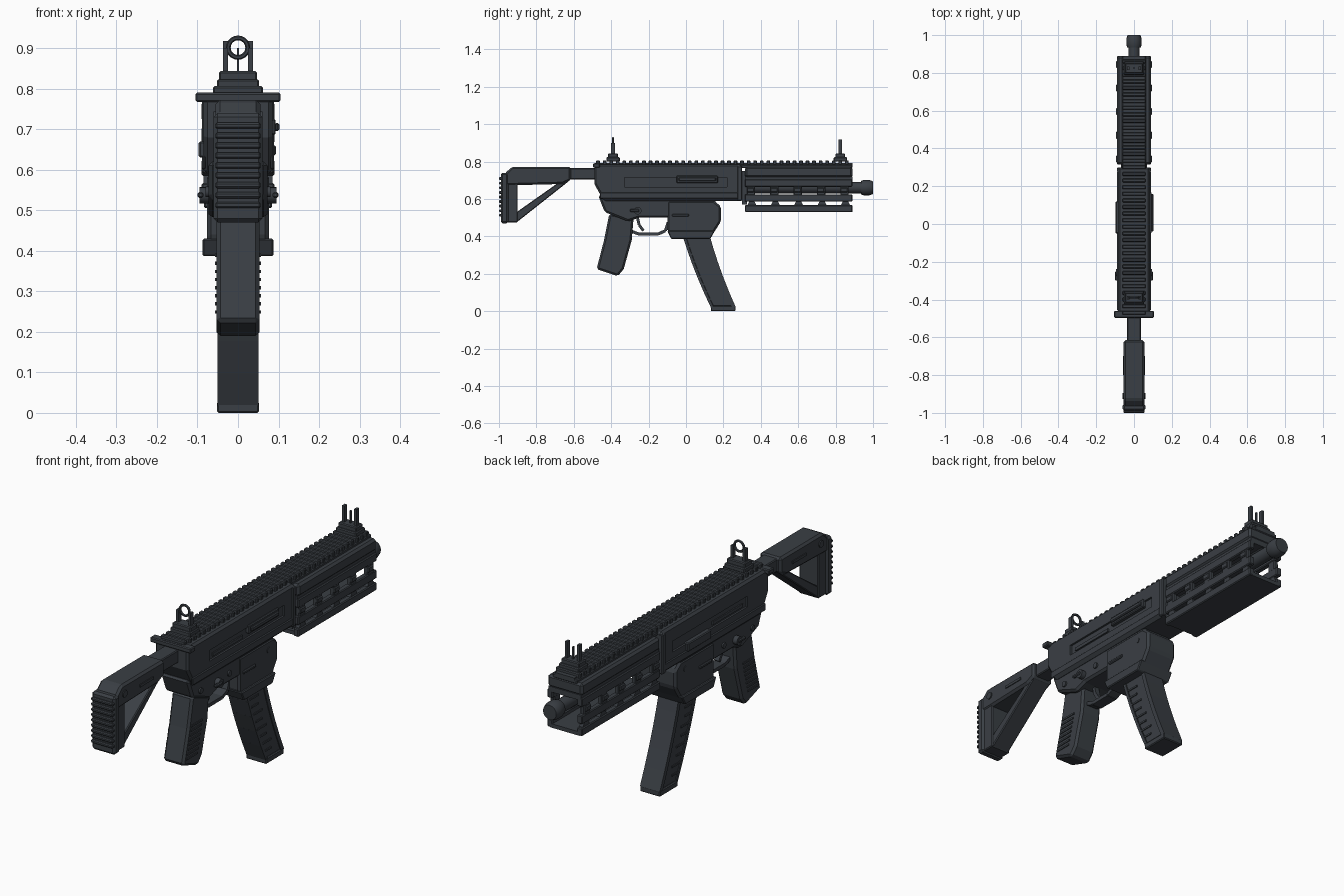
import bpy, bmesh, math
from mathutils import Vector, Matrix

default_cube = bpy.data.objects.get("Cube")
if default_cube:
    bpy.data.objects.remove(default_cube)

GUNMETAL = bpy.data.materials.new("gunmetal grey")
GUNMETAL.use_nodes = True
colour = (.042, .049, .058, 1)
GUNMETAL.diffuse_color = colour
GUNMETAL.node_tree.nodes["Principled BSDF"].inputs["Base Color"].default_value = colour

# Chamfer sizes, widths and levels shared by several parts
FINE, SOFT = .004, .01
BODY, GUARD = .085, .09
BODY_BACK, BODY_FRONT = -.49, .3
GUARD_BACK, GUARD_FRONT = .315, .89
BODY_LOW, BODY_TOP = .59, .785
SIDES = (-1, 1)


def finish(name, bm, bevel=0):
    bmesh.ops.recalc_face_normals(bm, faces=bm.faces)
    mesh = bpy.data.meshes.new(name)
    bm.to_mesh(mesh)
    bm.free()
    mesh.materials.append(GUNMETAL)
    part = bpy.data.objects.new(name, mesh)
    bpy.context.collection.objects.link(part)
    if bevel:
        chamfer = part.modifiers.new("chamfer", "BEVEL")
        chamfer.width, chamfer.segments = bevel, 1
    return part


def extrude(name, profile, x_start, x_end, bevel=0):
    """Stretch a side profile of (y, z) points from one x to another."""
    bm = bmesh.new()
    face = bm.faces.new([bm.verts.new((x_start, y, z)) for y, z in profile])
    result = bmesh.ops.extrude_face_region(bm, geom=[face])
    moved = [item for item in result["geom"] if isinstance(item, bmesh.types.BMVert)]
    bmesh.ops.translate(bm, verts=moved, vec=(x_end - x_start, 0, 0))
    return finish(name, bm, bevel)


def rectangle(back, front, low, high):
    return [(back, low), (front, low), (front, high), (back, high)]


def centred(name, half_width, profile, bevel=0):
    return extrude(name, profile, -half_width, half_width, bevel)


def paired(name, inner, outer, profile, bevel=0):
    """The same part on the left and right sides."""
    return [extrude(name, profile, side * inner, side * outer, bevel) for side in SIDES]


def slab(name, half_width, back, front, low, high, bevel=0):
    return centred(name, half_width, rectangle(back, front, low, high), bevel)


def path(name, points, thickness, half_width):
    """Straight bars following (y, z) points."""
    for start, end in zip(points, points[1:]):
        a, b = Vector(start), Vector(end)
        along = (b - a).normalized() * thickness / 2
        across = Vector((-along.y, along.x))
        centred(name, half_width, [a + across, b + across, b - across, a - across])


def turned(name, start, stations, turn, sides=16):
    """Round part from (offset, radius) stations along a turned z axis."""
    bm = bmesh.new()
    place = Matrix.Translation(start) @ turn
    rings = []
    for offset, radius in stations:
        ring = bmesh.ops.create_circle(bm, segments=sides, radius=radius,
                                       matrix=place @ Matrix.Translation((0, 0, offset)))
        rings.append(ring["verts"])
    for lower, upper in zip(rings, rings[1:]):
        for i in range(sides):
            j = (i + 1) % sides
            bm.faces.new((lower[i], lower[j], upper[j], upper[i]))
    bm.faces.new(rings[0])
    bm.faces.new(rings[-1])
    part = finish(name, bm)
    bpy.context.view_layer.objects.active = part
    part.select_set(True)
    bpy.ops.object.shade_smooth_by_angle(angle=math.radians(35))
    part.select_set(False)


def forward(name, y, z, stations):
    turned(name, (0, y, z), stations, Matrix.Rotation(-math.pi / 2, 4, "X"))


def side_pins(name, y, z, radius, inner, outer):
    for side in SIDES:
        turned(name, (side * inner, y, z), [(0, radius), (outer - inner, radius)],
               Matrix.Rotation(side * math.pi / 2, 4, "Y"))


# Upper receiver with a long shallow recess on each side
upper = centred("upper_receiver", BODY, [(BODY_BACK, BODY_TOP), (BODY_FRONT, BODY_TOP), (BODY_FRONT, BODY_LOW),
                                         (-.44, BODY_LOW), (BODY_BACK, .68)], SOFT)
for cutter in paired("recess_cutter", .076, .12, rectangle(-.33, .22, .665, .715)):
    cutter.hide_render = cutter.hide_viewport = True
    recess = upper.modifiers.new("recess", "BOOLEAN")
    recess.operation, recess.object, recess.solver = "DIFFERENCE", cutter, "EXACT"
paired("recess_bar", .07, .082, rectangle(-.3, -.08, .675, .69))
paired("side_step", .08, .089, rectangle(-.46, .28, .6, .635), FINE)
port = rectangle(-.05, .17, .685, .725)
extrude("port_frame", port, .07, .093, FINE)
extrude("port_cover", rectangle(-.04, .16, .695, .715), GUARD, .102, FINE)
extrude("bolt_cover", rectangle(-.05, .12, .63, .67), -.097, -.07, FINE)
slab("rear_plate", .105, -.497, -.46, .767, .79, FINE)
slab("receiver_collar", .089, .275, BODY_FRONT, BODY_LOW, .775, FINE)

# Lower receiver and magazine well
centred("lower_receiver", .073, [(-.47, .62), (-.435, .53), (-.31, .48), (-.25, .5), (-.1, .5),
                                 (.18, .5), (.18, .55), (.15, .6)], SOFT)
centred("magazine_well", .077, [(-.1, BODY_LOW), (-.1, .43), (-.07, .39), (.13, .39), (.187, .48),
                                (.187, .56), (.15, BODY_LOW)], SOFT)
centred("magazine_well_lip", .088, [(-.1, .43), (-.08, .387), (.13, .387), (.155, .43)], FINE)

# Controls and pins on both sides
side_pins("selector_hub", -.258, .537, .02, .06, .095)
paired("selector_lever", BODY, .1, rectangle(-.3, -.25, .53, .545), FINE)
paired("bolt_catch", .07, .084, rectangle(-.075, .015, .505, .52), FINE)
for y in (-.38, -.17, .115):
    side_pins("receiver_pin", y, .545, .013, .06, .08)

# Pistol grip with side ridges
centred("pistol_grip", .053, [(-.41, .52), (-.438, .38), (-.478, .225), (-.365, .187), (-.333, .225),
                              (-.29, .38), (-.28, .5)], SOFT)
for i in range(8):
    z = .245 + i * .02
    y = -.455 + i * .005
    slab("grip_ridge", .057, y, y + .08, z, z + .008)

# Trigger and its guard
path("trigger_guard", [(-.3, .43), (-.25, .412), (-.15, .412), (-.11, .43), (-.095, .475)], .016, .026)
path("trigger", [(-.262, .51), (-.25, .46), (-.228, .43)], .015, .012)


# Curved magazine: the centre line leans forward more steeply at the top
def magazine_line(shift):
    line = []
    for i in range(6):
        t = i / 5
        line.append((.048 + .15 * t * (.75 + .25 * t) + shift * (1 - .1 * t), .42 - .4 * t))
    return line


rear_edge, front_edge = magazine_line(-.064), magazine_line(.064)
centred("magazine", .047, rear_edge + front_edge[::-1], SOFT)
path("magazine_rear_rim", rear_edge, .014, .05)
path("magazine_front_rim", front_edge, .02, .051)
for y, z in rear_edge[1:-1]:
    for drop in (0, .04):
        slab("magazine_rib", .051, y + drop / 2, y + .07, z - drop, z - drop + .008)
slab("magazine_base", .052, .133, .265, 0, .028, FINE)

# Top rail with cross teeth
slab("top_rail", .05, BODY_BACK, GUARD_FRONT, .77, .791)
slab("rail_skirt", .063, BODY_BACK, GUARD_FRONT, .765, .784, FINE)
for i in range(39):
    y = BODY_BACK + .01 + i * .035
    slab("rail_tooth", .062, y, y + .02, .78, .806, FINE)

# Handguard: roof, window posts, rails and lower tray
slab("handguard_roof", GUARD, GUARD_BACK, GUARD_FRONT, .715, .772, SOFT)
slab("handguard_shoulder", .083, GUARD_BACK, GUARD_FRONT, .695, .72)
slab("handguard_rear_wall", .07, BODY_FRONT, GUARD_BACK + .01, .57, .75)
slab("tray_floor", .075, GUARD_BACK + .01, GUARD_FRONT, .53, .548)
for name, low, high in (("handguard_upper_side", .665, .705),
                        ("handguard_middle_bar", .585, .625),
                        ("tray_side", .53, .567)):
    paired(name, .063, GUARD, rectangle(GUARD_BACK, GUARD_FRONT, low, high), FINE)
for i in range(5):
    y = GUARD_BACK + .01 + i * .125
    paired("window_post", .066, .088, rectangle(y, y + .045, .61, .68), FINE)
    paired("post_pad", .08, .094, rectangle(y, y + .04, .635, .66), FINE)
    paired("tray_post", .066, BODY, [(y, .56), (y + .055, .56), (y + .04, BODY_LOW), (y + .015, BODY_LOW)])

# Barrel with muzzle device
forward("barrel", .28, .66, [(0, .03), (.655, .03), (.655, .036), (.67, .041), (.7, .041), (.72, .034)])
forward("gas_tube", BODY_FRONT, .71, [(0, .022), (.58, .022)])

# Folding sights
REAR_SIGHT = -.39
for name, y, leg_top in (("rear_sight", REAR_SIGHT, .9), ("front_sight", .825, .918)):
    slab(name + "_clamp", .052, y - .036, y + .036, .8, .823, FINE)
    slab(name + "_base", .047, y - .026, y + .026, .818, .843, FINE)
    paired(name + "_leg", .025, .037, rectangle(y - .01, y + .01, .835, leg_top))
slab("front_sight_post", .003, .82, .83, .84, .9)
bpy.ops.mesh.primitive_torus_add(major_radius=.024, minor_radius=.006, major_segments=20, minor_segments=6,
                                 location=(0, REAR_SIGHT, .901), rotation=(math.pi / 2, 0, 0))
ring = bpy.context.object
ring.name = "rear_sight_ring"
ring.data.materials.append(GUNMETAL)
ring.select_set(False)

# Stock: tube, cheek piece, upright, strut and ridged butt pad
slab("stock_tube", .036, -.64, -.48, .705, .765, FINE)
centred("stock_body", .055, [(-.97, .735), (-.93, .772), (-.615, .772), (-.615, .7), (-.66, .68),
                             (-.97, .672)], SOFT)
centred("stock_upright", .05, rectangle(-.975, -.9, .475, .73), FINE)
centred("stock_strut", .045, [(-.905, .475), (-.62, .7), (-.685, .685), (-.905, .53)], FINE)
slab("butt_pad", .06, -.99, -.95, .47, .74, SOFT)
for i in range(9):
    z = .505 + i * .0245
    slab("butt_ridge", .056, -1, -.98, z, z + .015, FINE)
side_pins("stock_button", -.91, .728, .016, .05, .06)
paired("stock_slot_plate", .05, .059, rectangle(-.8, -.7, .716, .728))
